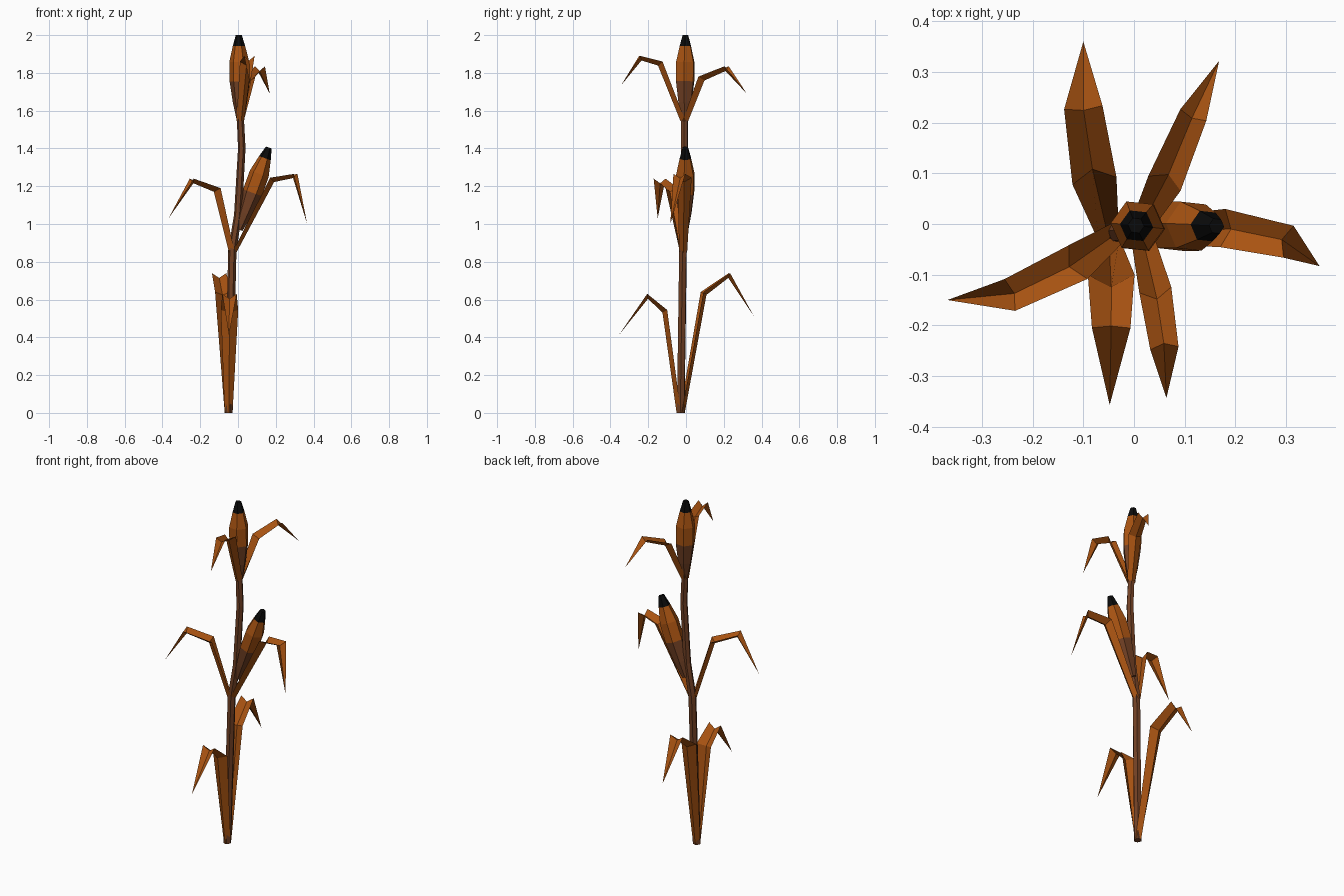
import bpy, math
from mathutils import Vector

if "Cube" in bpy.data.objects:
    bpy.data.objects.remove(bpy.data.objects["Cube"])

Z = Vector((0, 0, 1))


def material(name, rgb):
    m = bpy.data.materials.new(name)
    m.diffuse_color = (*rgb, 1)
    m.use_nodes = True
    m.node_tree.nodes["Principled BSDF"].inputs["Base Color"].default_value = m.diffuse_color
    return m


ORANGE = material("dry leaf orange", (0.40, 0.088, 0.006))
BROWN = material("stalk brown", (0.17, 0.053, 0.018))
BLACK = material("burnt black", (0.003, 0.003, 0.003))


def add(name, verts, faces, mats, indices=None):
    me = bpy.data.meshes.new(name)
    me.from_pydata(verts, [], faces)
    for m in mats:
        me.materials.append(m)
    if indices:
        me.polygons.foreach_set("material_index", indices)
    ob = bpy.data.objects.new(name, me)
    bpy.context.collection.objects.link(ob)
    return ob


def loft(name, centres, radii, axis, mats, bands, sides=6, turn=-6):
    """Capped six-sided tube; bands gives the material slot of each ring span."""
    q = Z.rotation_difference(Vector(axis))
    verts, faces, idx = [], [], []
    for c, r in zip(centres, radii):
        for k in range(sides):
            a = math.radians(turn) + math.tau * k / sides
            verts.append(Vector(c) + q @ Vector((r * math.cos(a), r * math.sin(a), 0)))
    for i, band in enumerate(bands):
        for k in range(sides):
            a, b = i * sides + k, i * sides + (k + 1) % sides
            faces.append((a, b, b + sides, a + sides))
            idx.append(band)
    n = len(verts)
    faces += [tuple(reversed(range(sides))), tuple(range(n - sides, n))]
    idx += [bands[0], bands[-1]]
    return add(name, verts, faces, mats, idx)


def cob(name, base, top):
    """Husk-brown base, orange body and black tip along one axis."""
    base, top = Vector(base), Vector(top)
    steps = (0, 0.2, 0.45, 0.68, 0.87, 1)
    loft(name, [base.lerp(top, s) for s in steps],
         (0.02, 0.038, 0.053, 0.053, 0.033, 0.016), top - base,
         (BROWN, ORANGE, BLACK), (0, 0, 1, 1, 2))


def leaf(name, pts, w1, w2):
    """Folded blade: narrow base, two kinks and a pointed tip."""
    pts = [Vector(p) for p in pts]
    verts = []
    for i, (half, depth) in enumerate(((0.021, 0.022), (w1, 0.028), (w2, 0.026))):
        t = (pts[i + 1] - pts[i]).normalized()
        if i:
            t = (t + (pts[i] - pts[i - 1]).normalized()).normalized()
        h = Vector((t.x, t.y, 0)).normalized()
        s = Z.cross(h)
        n = t.cross(s)
        if i == 0:            # base ring sits level around the stalk
            n = -h
        verts += [pts[i] + s * half, pts[i] - n * depth, pts[i] - s * half]
    verts.append(pts[3])
    faces = []
    for r in (0, 3):
        faces += [(r, r + 1, r + 4, r + 3), (r + 1, r + 2, r + 5, r + 4)]
    faces += [(6, 7, 9), (7, 8, 9)]
    add(name, verts, faces, (ORANGE,))


# stalk
loft("stalk",
     [(-0.05, -0.028, 0), (-0.03, -0.016, 0.86), (0.0, -0.012, 1.05),
      (0.02, -0.009, 1.4), (0.012, -0.008, 1.57)],
     (0.022, 0.022, 0.021, 0.02, 0.019), Z, (BROWN,), (0, 0, 0, 0))

# cobs
cob("top_cob", (0.012, -0.006, 1.555), (0.004, -0.003, 2.0))
cob("side_cob", (0.005, -0.005, 0.97), (0.163, -0.004, 1.405))

# leaves, in pairs from the ground up
low, mid, high = (-0.05, -0.028, 0), (-0.03, -0.015, 0.85), (0.012, -0.008, 1.545)
leaf("low_back_leaf", (low, (-0.078, 0.085, 0.64), (-0.1, 0.23, 0.74), (-0.1, 0.36, 0.51)),
     0.044, 0.038)
leaf("low_front_leaf", (low, (-0.045, -0.1, 0.545), (-0.045, -0.205, 0.63), (-0.048, -0.357, 0.41)),
     0.046, 0.038)
leaf("mid_left_leaf", (mid, (-0.11, -0.075, 1.19), (-0.245, -0.14, 1.24), (-0.368, -0.15, 1.03)),
     0.038, 0.033)
leaf("mid_right_leaf", (mid, (0.175, -0.008, 1.245), (0.305, -0.035, 1.265), (0.366, -0.083, 1.0)),
     0.038, 0.033)
leaf("high_back_leaf", (high, (0.06, 0.08, 1.78), (0.117, 0.215, 1.835), (0.168, 0.322, 1.69)),
     0.035, 0.028)
leaf("high_front_leaf", (high, (0.042, -0.13, 1.86), (0.06, -0.245, 1.89), (0.064, -0.343, 1.735)),
     0.032, 0.028)
